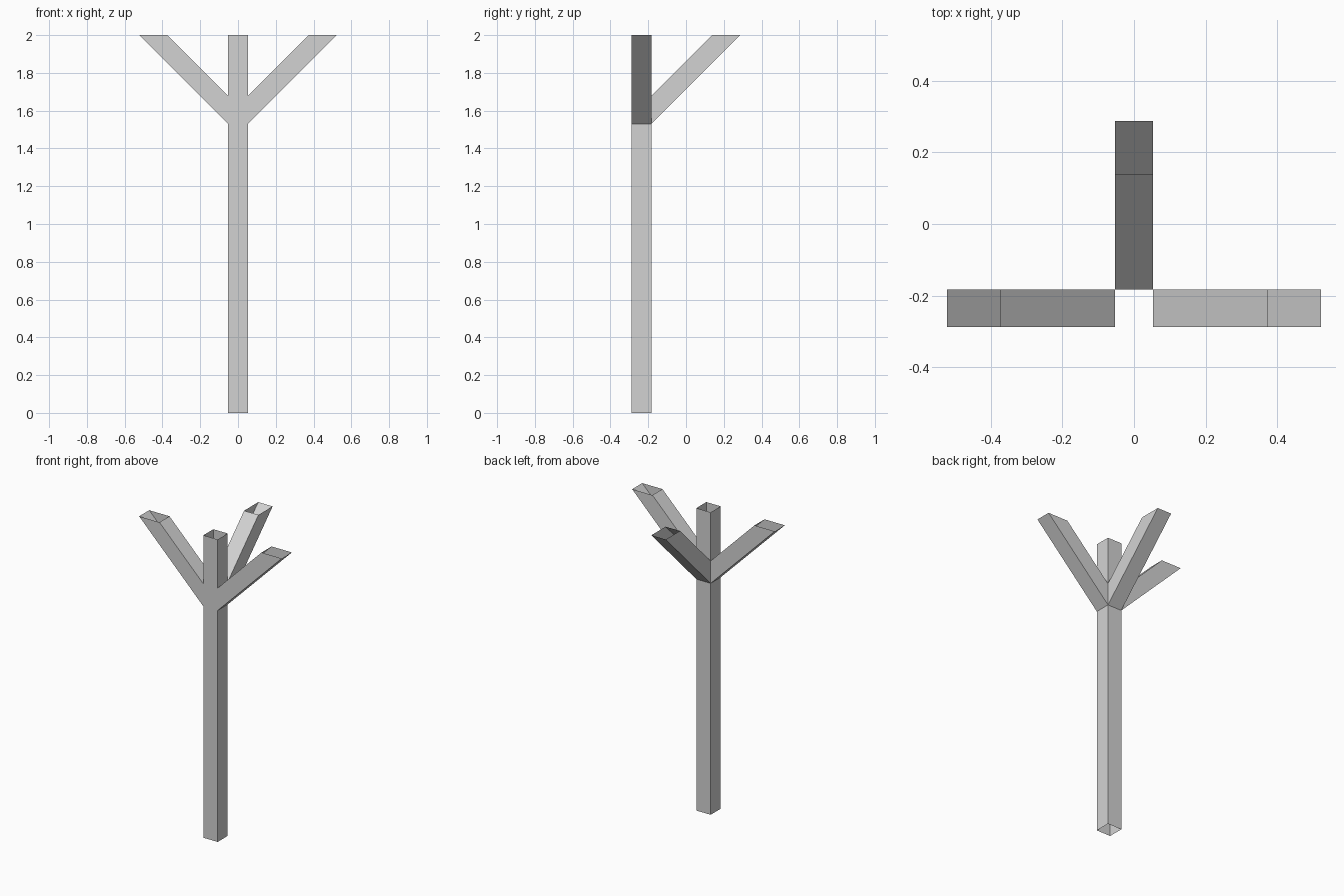
import bpy
import bmesh
from math import pi
from mathutils import Matrix, Vector

cube = bpy.data.objects.get("Cube")
if cube:
    bpy.data.objects.remove(cube, do_unlink=True)

H = 0.0525             # half width of the square tube
REACH = 0.522          # brace tip distance from the post axis
TOP = 2.0
LOW = TOP - (REACH - H)        # underside of the brace joint
HIGH = LOW + 2 * H * 2 ** 0.5  # upper side of the brace joint
CENTRE = Vector((0, -0.235, 0))

grey = bpy.data.materials.new("light_grey")
grey.use_nodes = True
colour = (0.65, 0.65, 0.65, 1)
grey.diffuse_color = colour
grey.node_tree.nodes["Principled BSDF"].inputs["Base Color"].default_value = colour


def finish(name, bm):
    bmesh.ops.remove_doubles(bm, verts=bm.verts, dist=0.0001)
    bmesh.ops.recalc_face_normals(bm, faces=bm.faces)
    mesh = bpy.data.meshes.new(name)
    bm.to_mesh(mesh)
    bm.free()
    mesh.materials.append(grey)
    obj = bpy.data.objects.new(name, mesh)
    obj.location = CENTRE
    bpy.context.collection.objects.link(obj)


def quad(bm, turn, points):
    bm.faces.new([bm.verts.new(turn @ Vector(p)) for p in points])


# Hollow post, open at both ends and where the braces enter
post = bmesh.new()
for i in range(4):
    turn = Matrix.Rotation(i * pi / 2, 3, "Z")
    spans = [(0, TOP)] if i == 3 else [(0, LOW), (HIGH, TOP)]
    for z0, z1 in spans:
        quad(post, turn, [(H, -H, z0), (H, H, z0), (H, H, z1), (H, -H, z1)])
finish("post", post)

# Hollow slanted braces with level open tips
for i, name in enumerate(("left_brace", "rear_brace", "right_brace")):
    turn = Matrix.Rotation(i * pi / 2, 3, "Z")
    inner_tip = H + TOP - HIGH
    outline = [(H, LOW), (REACH, TOP), (inner_tip, TOP), (H, HIGH)]
    bm = bmesh.new()
    for side in (-H, H):
        quad(bm, turn, [(x, side, z) for x, z in outline])
    for (x0, z0), (x1, z1) in (outline[:2], outline[2:]):
        quad(bm, turn, [(x0, -H, z0), (x1, -H, z1), (x1, H, z1), (x0, H, z0)])
    finish(name, bm)
